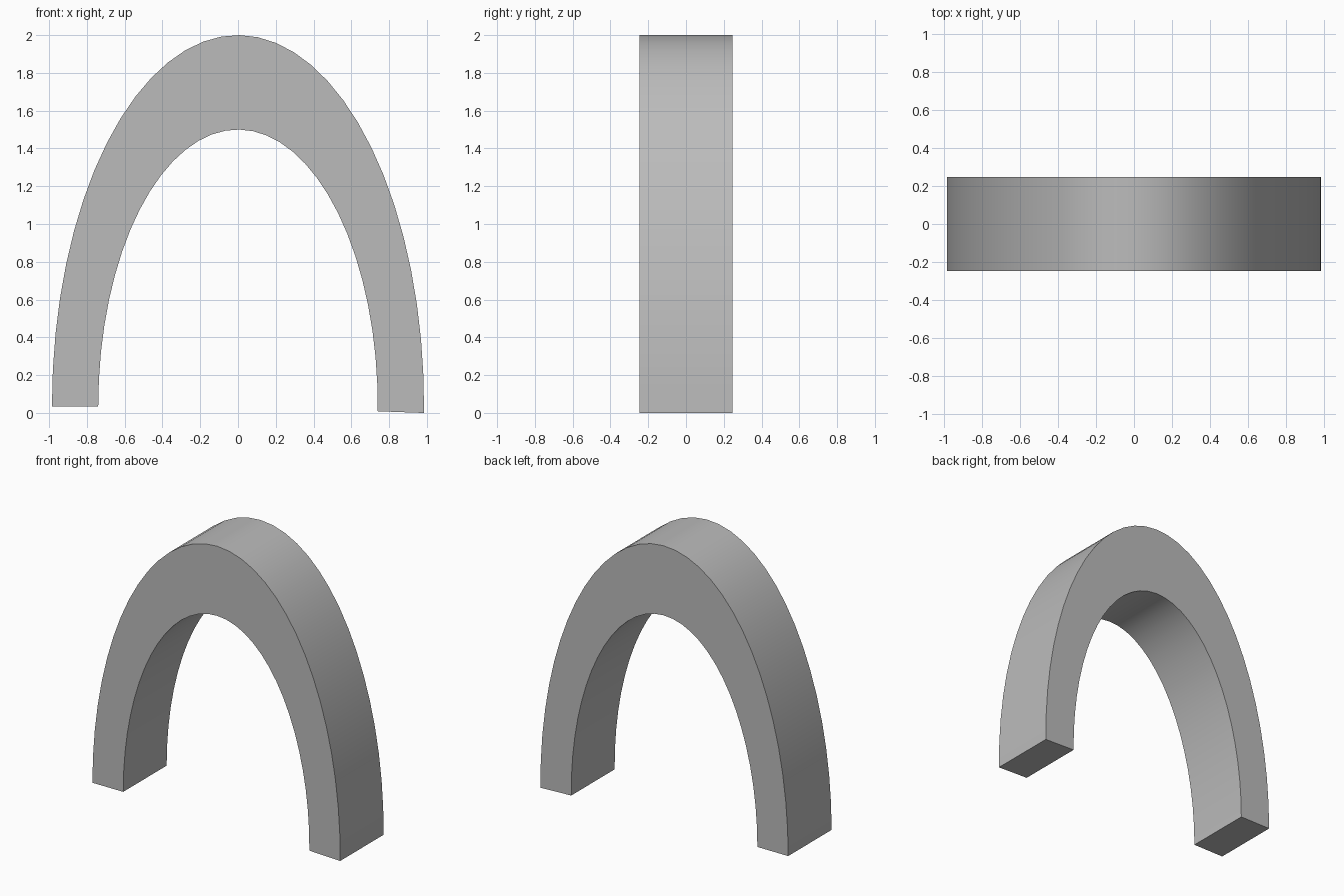
import bpy
import bmesh
from math import cos, sin, pi, radians

cube = bpy.data.objects.get("Cube")
if cube:
    bpy.data.objects.remove(cube, do_unlink=True)

# Plain grey material
grey = bpy.data.materials.new("plain_grey")
grey.use_nodes = True
colour = (0.5, 0.5, 0.5, 1)
grey.diffuse_color = colour
grey.node_tree.nodes["Principled BSDF"].inputs["Base Color"].default_value = colour

# Arch dimensions: half ellipses that share a centre, swept just past the half turn
OUTER = (0.985, 1.965)
INNER = (0.74, 1.465)
CENTRE_Z = 0.035
HALF_DEPTH = 0.2465
START, END, SEGMENTS = -0.018, pi, 32


def ellipse_points(bm, radii, y):
    angles = [START + (END - START) * i / SEGMENTS for i in range(SEGMENTS + 1)]
    return [bm.verts.new((radii[0] * cos(a), y, CENTRE_Z + radii[1] * sin(a)))
            for a in angles]


# Arch: four curved edges skinned into a closed band
bm = bmesh.new()
rails = [ellipse_points(bm, OUTER, -HALF_DEPTH), ellipse_points(bm, OUTER, HALF_DEPTH),
         ellipse_points(bm, INNER, HALF_DEPTH), ellipse_points(bm, INNER, -HALF_DEPTH)]
for k in range(4):
    a, b = rails[k], rails[(k + 1) % 4]
    for i in range(SEGMENTS):
        bm.faces.new((a[i], b[i], b[i + 1], a[i + 1]))

# Feet: caps at both ends
for end in (0, -1):
    bm.faces.new([rail[end] for rail in rails])
bmesh.ops.recalc_face_normals(bm, faces=bm.faces[:])

mesh = bpy.data.meshes.new("arch")
bm.to_mesh(mesh)
bm.free()
mesh.materials.append(grey)
arch = bpy.data.objects.new("arch", mesh)
bpy.context.collection.objects.link(arch)

# Smooth curve, crisp rims
bpy.ops.object.select_all(action="DESELECT")
arch.select_set(True)
bpy.context.view_layer.objects.active = arch
bpy.ops.object.shade_smooth_by_angle(angle=radians(30))
